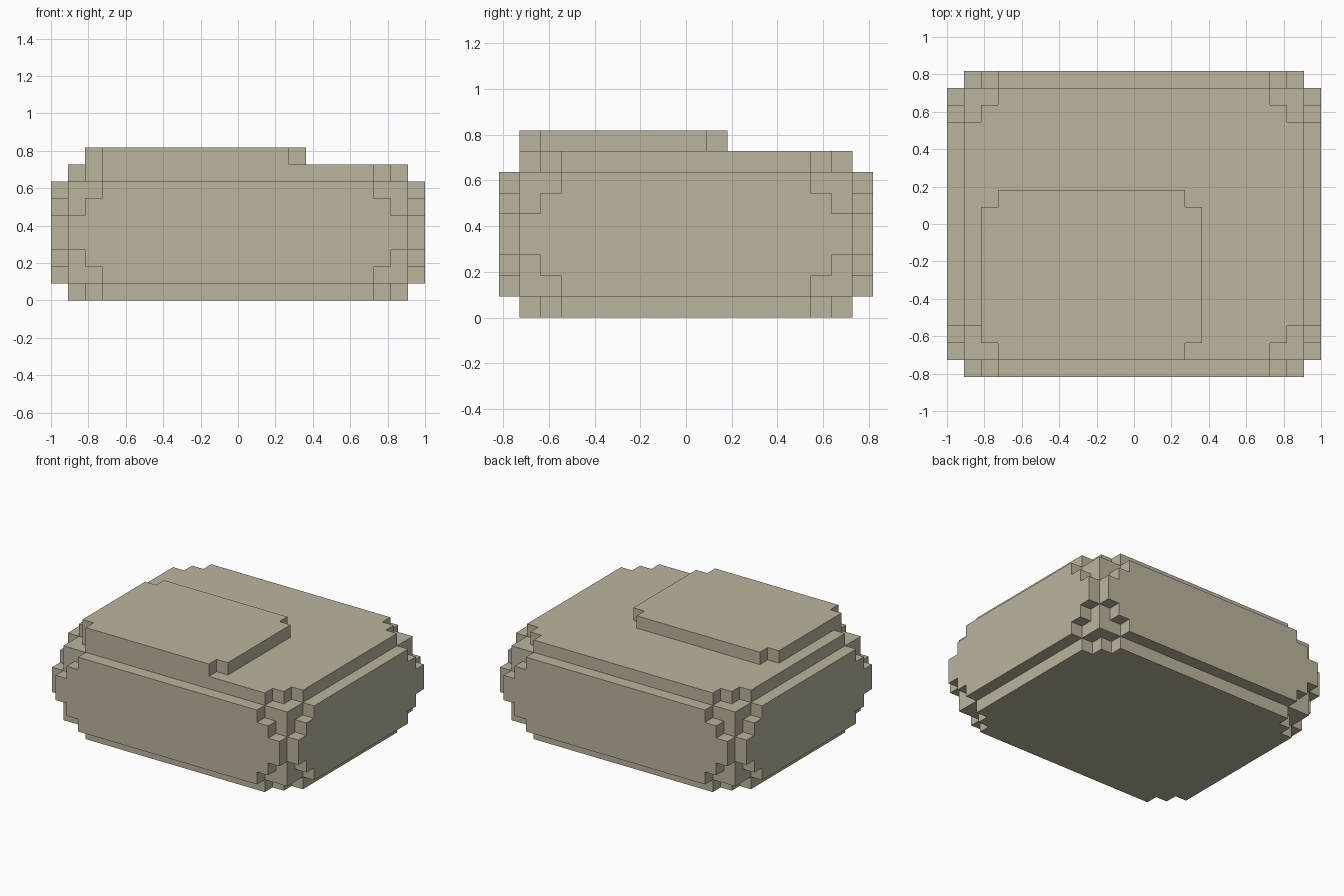
import bpy
import bmesh
from mathutils import Vector

if "Cube" in bpy.data.objects:
    bpy.data.objects.remove(bpy.data.objects["Cube"], do_unlink=True)

U = 1 / 11                        # one block
CORE = Vector((10, 8, 3))         # half sizes in blocks
CENTRE = Vector((0, 0, 4))

stone = bpy.data.materials.new("warm beige")
stone.use_nodes = True
colour = (0.50, 0.456, 0.337, 1)
stone.diffuse_color = colour
stone.node_tree.nodes["Principled BSDF"].inputs["Base Color"].default_value = colour


def add_object(name, bm):
    bmesh.ops.scale(bm, vec=(U, U, U), verts=bm.verts)
    mesh = bpy.data.meshes.new(name)
    bm.to_mesh(mesh)
    bm.free()
    mesh.materials.append(stone)
    obj = bpy.data.objects.new(name, mesh)
    bpy.context.collection.objects.link(obj)


def stepped_outline(w, h, steps):
    """Counter-clockwise rectangle whose corners are stair-stepped by whole blocks."""
    corner = [(w, h - steps)]
    for i in range(1, steps + 1):
        corner += [(w - i, h - steps + i - 1), (w - i, h - steps + i)]
    flip = corner[::-1]
    return (corner + [(-u, v) for u, v in flip]
            + [(-u, -v) for u, v in corner] + [(u, -v) for u, v in flip])


def add_plate(name, axis, side, w, h, steps, centre, start):
    """One-block-thick plate, open underneath, facing along an axis."""
    bm = bmesh.new()

    def ring(depth):
        verts = []
        for u, v in stepped_outline(w, h, steps):
            p = Vector(centre)
            p[axis] += side * depth
            p[(axis + 1) % 3] += u
            p[(axis + 2) % 3] += v
            verts.append(bm.verts.new(p))
        return verts

    low, high = ring(start), ring(start + 1)
    bm.faces.new(high)
    for i in range(len(low)):
        j = (i + 1) % len(low)
        bm.faces.new((low[i], low[j], high[j], high[i]))
    if side < 0:
        bmesh.ops.reverse_faces(bm, faces=bm.faces[:])
    add_object(name, bm)


# Solid core
bm = bmesh.new()
bmesh.ops.create_cube(bm, size=2)
bmesh.ops.scale(bm, vec=CORE, verts=bm.verts)
bmesh.ops.translate(bm, vec=CENTRE, verts=bm.verts)
add_object("body_core", bm)

# Six outer plates with stepped corners
names = {(0, 1): "left_plate", (0, -1): "right_plate", (1, 1): "back_plate",
         (1, -1): "front_plate", (2, 1): "top_plate", (2, -1): "bottom_plate"}
for (axis, side), name in names.items():
    add_plate(name, axis, side, CORE[(axis + 1) % 3], CORE[(axis + 2) % 3],
              2, CENTRE, CORE[axis])

# Raised slab on the front right of the top
add_plate("raised_slab", 2, 1, 6.5, 5, 1, (-2.5, -3, 0), 8)
